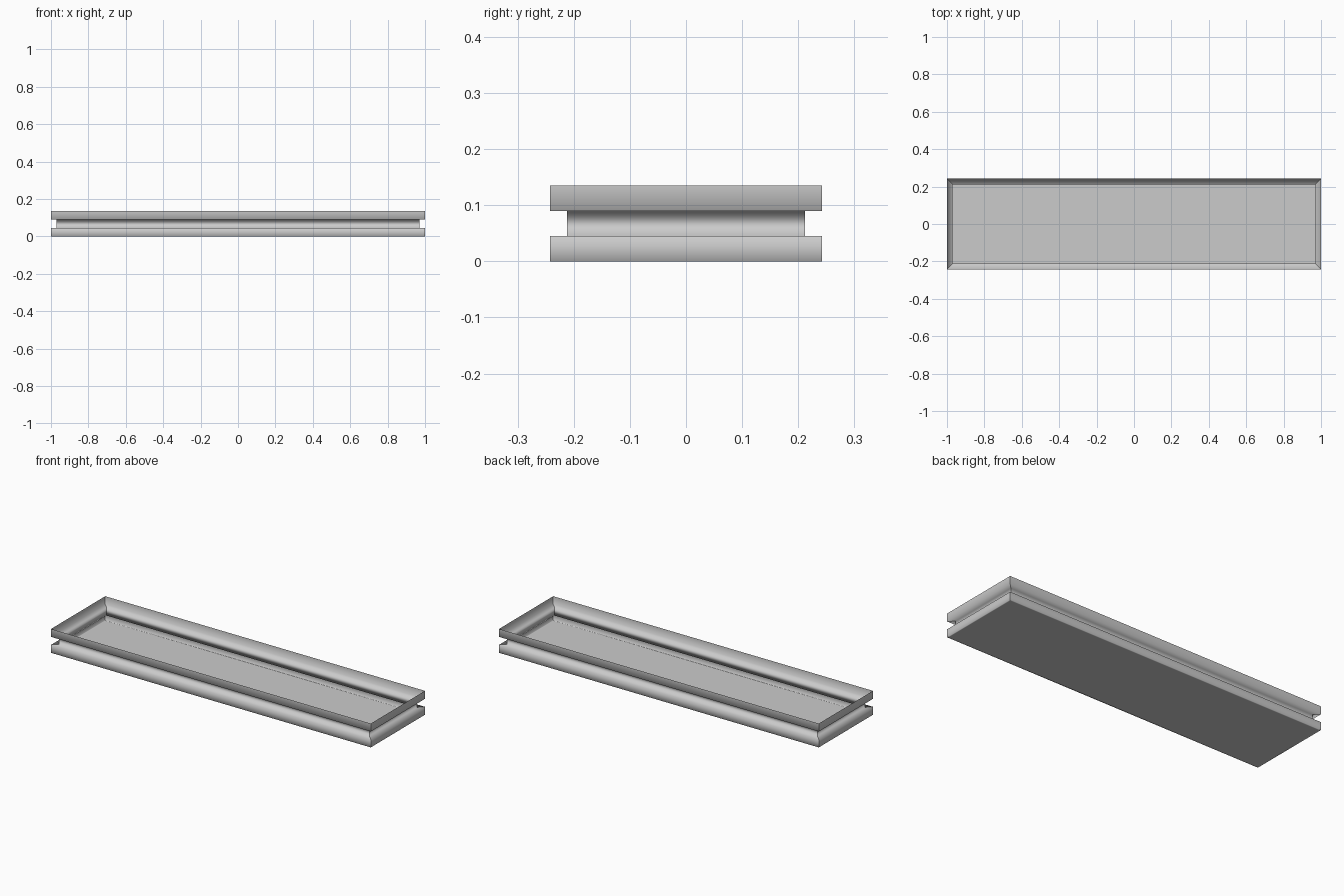
import bpy, bmesh

if "Cube" in bpy.data.objects:
    bpy.data.objects.remove(bpy.data.objects["Cube"])

# Stepped wall profile as (half length, half width, height), bottom to top
OUT, IN = (1.0, 0.242), (0.97, 0.212)
FLANGE = (0.992, 0.234)
profile = [(*FLANGE, 0.0), (*OUT, 0.0), (*OUT, 0.045), (*IN, 0.045),
           (*IN, 0.09), (*OUT, 0.09), (*OUT, 0.135)]


def ring(bm, x, y, z):
    return [bm.verts.new(p) for p in ((-x, -y, z), (x, -y, z), (x, y, z), (-x, y, z))]


def make_object(name, bm):
    mesh = bpy.data.meshes.new(name)
    bm.to_mesh(mesh)
    bm.free()
    obj = bpy.data.objects.new(name, mesh)
    bpy.context.collection.objects.link(obj)
    return obj


# Open tray: thin grooved wall with softly shaded steps and a flat floor
bm = bmesh.new()
rings = [ring(bm, *p) for p in profile]
for low, high in zip(rings, rings[1:]):
    for i in range(4):
        j = (i + 1) % 4
        face = bm.faces.new((low[i], low[j], high[j], high[i]))
        face.smooth = True
bm.faces.new(rings[0][::-1])

# Mitred corners stay sharp
for r, s in zip(rings, rings[1:]):
    for a, b in zip(r, s):
        bm.edges.get((a, b)).smooth = False

make_object("grooved_tray", bm)
